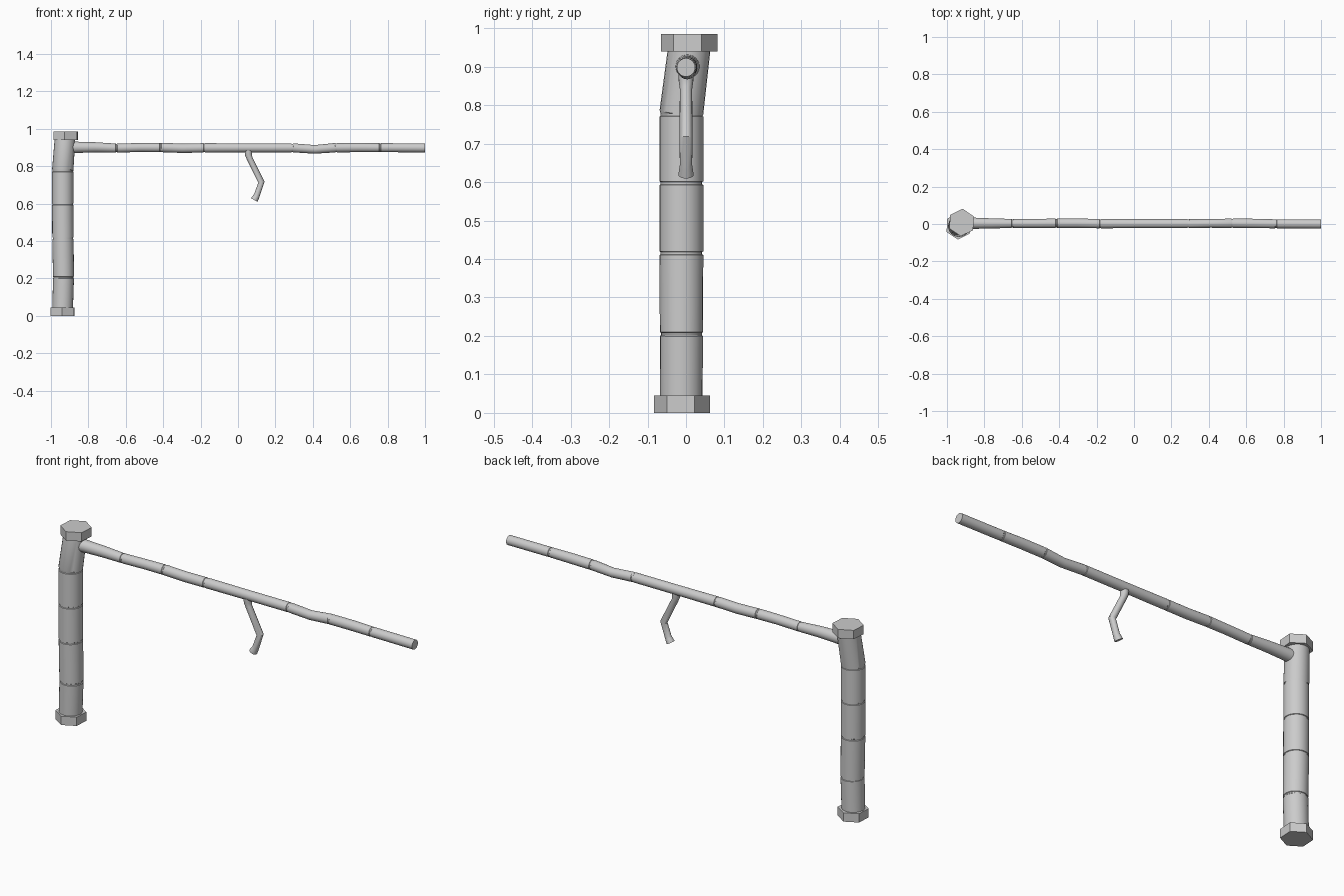
import bpy, bmesh
from math import pi, sin, cos, radians
from mathutils import Vector

if "Cube" in bpy.data.objects:
    bpy.data.objects.remove(bpy.data.objects["Cube"])


def finish(name, bm, smooth=True):
    bmesh.ops.recalc_face_normals(bm, faces=bm.faces)
    mesh = bpy.data.meshes.new(name)
    bm.to_mesh(mesh)
    bm.free()
    ob = bpy.data.objects.new(name, mesh)
    bpy.context.collection.objects.link(ob)
    if smooth:
        bpy.ops.object.select_all(action='DESELECT')
        bpy.context.view_layer.objects.active = ob
        ob.select_set(True)
        bpy.ops.object.shade_smooth_by_angle(angle=radians(35))
    return ob


def tube(name, stations, side, sides=24):
    """Capped round tube through stations of (point, radius)."""
    bm = bmesh.new()
    pts = [Vector(p) for p, r in stations]
    rings = []
    for i, (p, r) in enumerate(stations):
        tangent = (pts[min(i + 1, len(pts) - 1)] - pts[max(i - 1, 0)]).normalized()
        u = tangent.cross(Vector(side)).normalized()
        v = tangent.cross(u)
        rings.append([bm.verts.new(pts[i] + r * (cos(a) * u + sin(a) * v))
                      for a in (2 * pi * k / sides for k in range(sides))])
    for a, b in zip(rings, rings[1:]):
        for k in range(sides):
            n = (k + 1) % sides
            bm.faces.new((a[k], a[n], b[n], b[k]))
    bm.faces.new(rings[0])
    bm.faces.new(rings[-1])
    return finish(name, bm)


def with_nodes(path, axis, half=0.003, depth=0.003):
    """Turn path entries (point, radius, is_node) into stations with grooves."""
    out, d = [], Vector(axis)
    for p, r, node in path:
        p = Vector(p)
        if node:
            out += [(p - d * half * 1.6, r), (p - d * half, r - depth),
                    (p + d * half, r - depth), (p + d * half * 1.6, r)]
        else:
            out.append((p, r))
    return out


def hex_cap(name, x, y, z, height, radius, turn):
    bm = bmesh.new()
    bmesh.ops.create_cone(bm, cap_ends=True, segments=6, radius1=radius,
                          radius2=radius, depth=height)
    ob = finish(name, bm, smooth=False)
    ob.location = (x, y, z + height / 2)
    ob.rotation_euler.z = radians(turn)


# upright post with grooved nodes and a leaning top section
post = [((-0.938, -0.012, 0.02), 0.055, False),
        ((-0.933, -0.012, 0.205), 0.056, True),
        ((-0.936, -0.012, 0.415), 0.057, True),
        ((-0.937, -0.012, 0.597), 0.057, True),
        ((-0.937, -0.012, 0.775), 0.057, True),
        ((-0.924, 0.010, 0.96), 0.055, False)]
tube("post", with_nodes(post, (0, 0, 1)), (1, 0, 0))

# hexagonal end blocks
hex_cap("post_base", -0.9375, -0.0105, 0, 0.045, 0.0725, -3)
hex_cap("post_top", -0.9215, 0.008, 0.94, 0.045, 0.0735, -4)

# long horizontal pole, gently wavy between nodes
pole = [((-0.90, 0.004, 0.900), 0.032, False),
        ((-0.86, 0.004, 0.901), 0.030, False),
        ((-0.76, 0.003, 0.901), 0.027, False),
        ((-0.65, 0.003, 0.897), 0.024, True),
        ((-0.52, 0.003, 0.900), 0.024, False),
        ((-0.415, 0.004, 0.900), 0.025, True),
        ((-0.30, 0.004, 0.896), 0.025, False),
        ((-0.18, 0.002, 0.898), 0.025, True),
        ((0.055, 0.002, 0.898), 0.024, False),
        ((0.29, 0.002, 0.898), 0.024, True),
        ((0.41, 0.003, 0.890), 0.023, False),
        ((0.525, 0.004, 0.899), 0.025, True),
        ((0.64, 0.003, 0.900), 0.025, False),
        ((0.76, 0.001, 0.899), 0.024, True),
        ((1.0, 0.0, 0.898), 0.024, False)]
tube("pole", with_nodes(pole, (1, 0, 0), 0.003, 0.002), (0, 1, 0))

# bent hanging twig with flared tip
twig = [((0.055, 0, 0.885), 0.020), ((0.056, 0, 0.862), 0.019),
        ((0.062, 0, 0.842), 0.016), ((0.125, 0, 0.715), 0.017),
        ((0.101, 0, 0.645), 0.016), ((0.098, 0, 0.639), 0.017),
        ((0.087, 0, 0.619), 0.020)]
tube("twig", twig, (0, 1, 0), 16)
